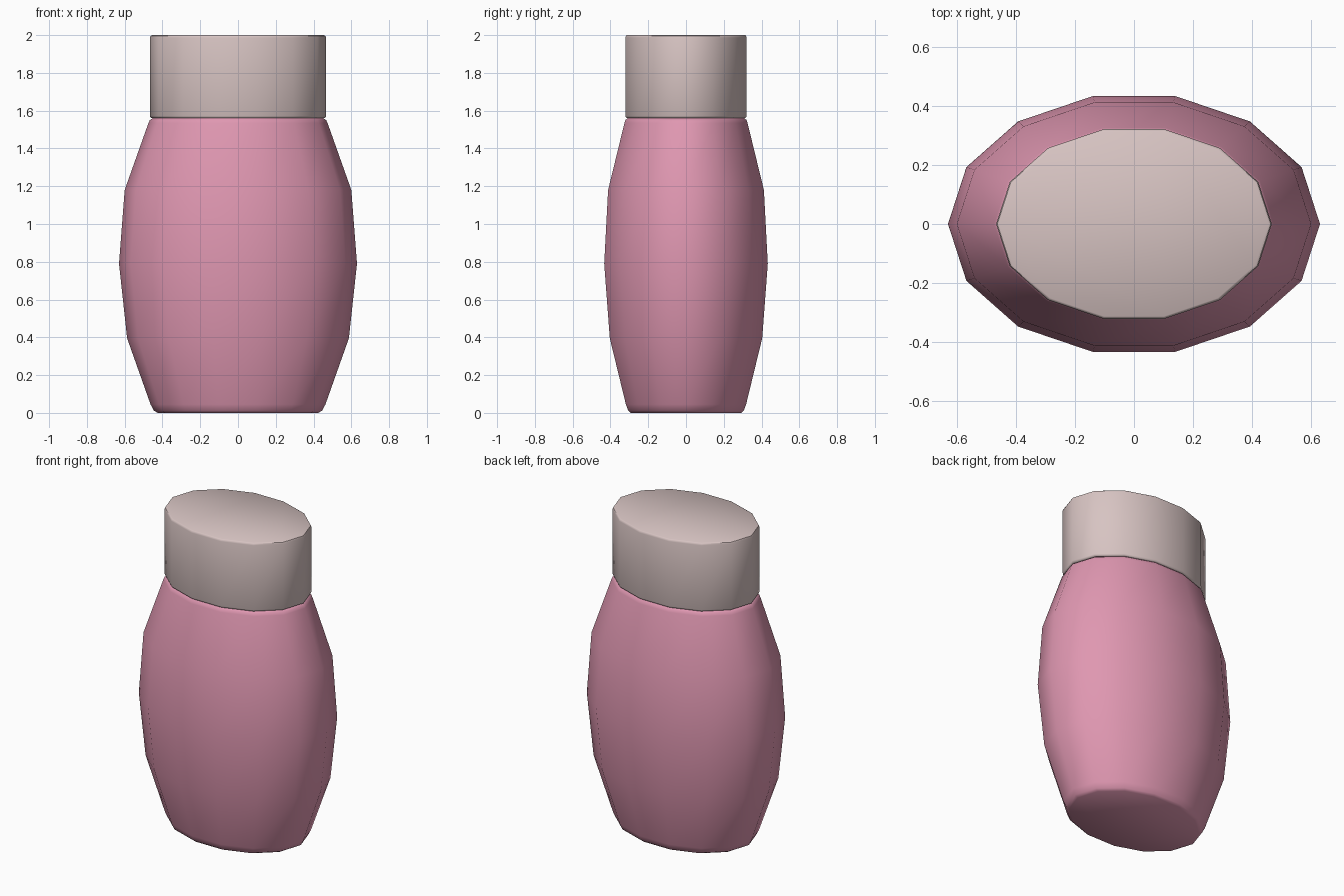
import bpy
import bmesh
from math import cos, sin, pi, radians

default = bpy.data.objects.get("Cube")
if default:
    bpy.data.objects.remove(default, do_unlink=True)

SIDES = 14
DEPTH = 0.705  # depth of the oval relative to its width


def material(name, colour):
    mat = bpy.data.materials.new(name)
    mat.use_nodes = True
    mat.diffuse_color = (*colour, 1)
    mat.node_tree.nodes["Principled BSDF"].inputs["Base Color"].default_value = (*colour, 1)
    return mat


def oval_loft(name, profile, mat):
    """Stack oval rings of (half width, height) and close both ends."""
    bm = bmesh.new()
    rings = []
    for r, z in profile:
        angles = [2 * pi * i / SIDES for i in range(SIDES)]
        rings.append([bm.verts.new((r * cos(a), r * DEPTH * sin(a), z)) for a in angles])
    for low, high in zip(rings, rings[1:]):
        for i in range(SIDES):
            j = (i + 1) % SIDES
            bm.faces.new((low[i], low[j], high[j], high[i]))
    bm.faces.new(rings[0][::-1])
    bm.faces.new(rings[-1])
    mesh = bpy.data.meshes.new(name)
    bm.to_mesh(mesh)
    bm.free()
    mesh.materials.append(mat)
    obj = bpy.data.objects.new(name, mesh)
    bpy.context.collection.objects.link(obj)
    bpy.ops.object.select_all(action="DESELECT")
    obj.select_set(True)
    bpy.context.view_layer.objects.active = obj
    bpy.ops.object.shade_smooth_by_angle(angle=radians(40))
    return obj


# Bulging bottle body with rounded foot and shoulder
oval_loft("bottle_body", [
    (0.425, 0.0), (0.445, 0.012), (0.463, 0.045), (0.587, 0.395), (0.63, 0.79),
    (0.60, 1.18), (0.474, 1.535), (0.467, 1.55), (0.452, 1.56),
], material("pink plastic", (0.74, 0.31, 0.44)))

# Straight cap with softened rims
oval_loft("bottle_cap", [
    (0.455, 1.56), (0.463, 1.564), (0.467, 1.572),
    (0.467, 1.986), (0.463, 1.996), (0.455, 2.0),
], material("pale cap plastic", (0.68, 0.55, 0.54)))
